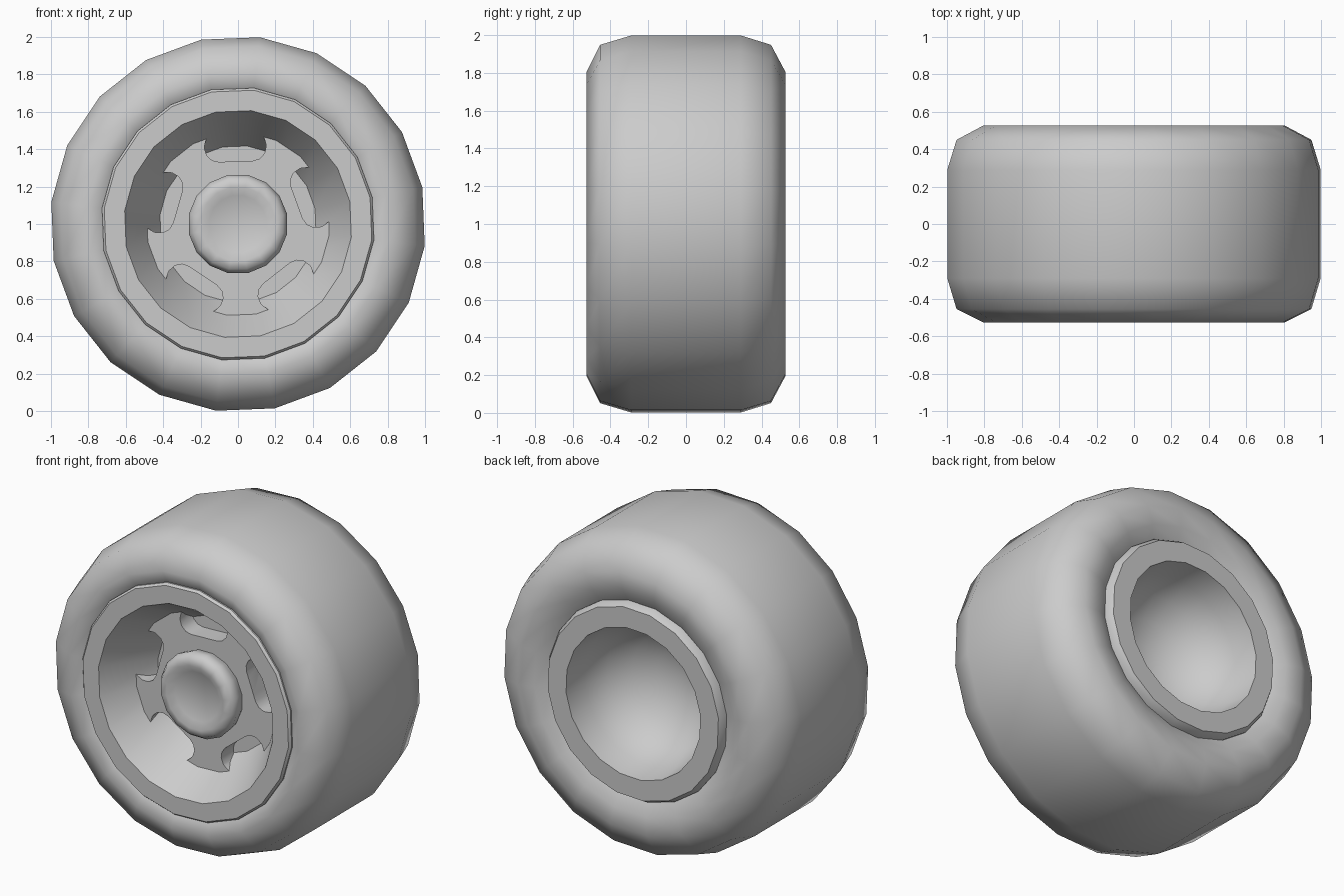
import bpy, bmesh, math
from mathutils import Matrix

if "Cube" in bpy.data.objects:
    bpy.data.objects.remove(bpy.data.objects["Cube"])

SIDES = 20
PHASE = math.radians(11.3)
CENTRE_Z = 1.0

grey = bpy.data.materials.new("plain_grey")
grey.diffuse_color = (0.6, 0.6, 0.6, 1)
grey.use_nodes = True
grey.node_tree.nodes["Principled BSDF"].inputs["Base Color"].default_value = grey.diffuse_color


def finish(name, bm):
    bmesh.ops.remove_doubles(bm, verts=bm.verts, dist=1e-5)
    bmesh.ops.recalc_face_normals(bm, faces=bm.faces)
    mesh = bpy.data.meshes.new(name)
    bm.to_mesh(mesh)
    bm.free()
    mesh.materials.append(grey)
    obj = bpy.data.objects.new(name, mesh)
    obj.location.z = CENTRE_Z
    bpy.context.collection.objects.link(obj)
    return obj


def smooth(obj, degrees):
    bpy.ops.object.select_all(action='DESELECT')
    obj.select_set(True)
    bpy.context.view_layer.objects.active = obj
    bpy.ops.object.shade_smooth_by_angle(angle=math.radians(degrees))


def lathe(name, profile, sides=SIDES):
    """Turn a (radius, y) profile around the axle."""
    bm = bmesh.new()
    rings = []
    for i in range(sides):
        a = PHASE + 2 * math.pi * i / sides
        rings.append([bm.verts.new((r * math.cos(a), y, r * math.sin(a)))
                      for r, y in profile])
    for i in range(sides):
        a, b = rings[i], rings[(i + 1) % sides]
        for j in range(len(profile) - 1):
            quad = [a[j], a[j + 1], b[j + 1], b[j]]
            if profile[j][0] == 0:
                quad = [a[j], a[j + 1], b[j + 1]]
            elif profile[j + 1][0] == 0:
                quad = [a[j], a[j + 1], b[j]]
            bm.faces.new(quad)
    return finish(name, bm)


# Tyre: rounded shoulders, sidewalls dipping in towards the rim
tyre = lathe("tyre", [(0.66, -0.44), (0.73, -0.495), (0.81, -0.527),
                      (0.955, -0.455), (1.005, -0.29), (1.005, 0.29),
                      (0.955, 0.45), (0.81, 0.527), (0.70, 0.515),
                      (0.62, 0.475), (0.56, 0.44)])
smooth(tyre, 60)

# Rim: conical front well, outer lips and a bowl at the back
rim = lathe("rim", [(0, -0.2), (0.42, -0.2), (0.61, -0.52), (0.72, -0.52),
                    (0.732, -0.505), (0.732, -0.44), (0.62, 0.40),
                    (0.62, 0.485), (0.597, 0.525), (0.47, 0.525),
                    (0.45, 0.37), (0.39, 0.23), (0.28, 0.13),
                    (0.15, 0.07), (0, 0.05)])
smooth(rim, 35)

# Wheel disc: plate seated in the conical well
disc = lathe("wheel_disc", [(0, -0.32), (0.495, -0.32), (0.44, -0.19), (0, -0.19)])

# Slot cutters: five rounded openings that run out into the well wall
bm = bmesh.new()
HALF, INNER, OUTER, CORNER = 0.165, 0.335, 0.495, 0.075
for k in range(5):
    turn = Matrix.Rotation(-math.radians(2 + 72 * k), 4, 'Y')
    outline = []
    for cx, cz, start in ((1, 1, 0), (-1, 1, 90), (-1, -1, 180), (1, -1, 270)):
        x = cx * (HALF - CORNER)
        z = OUTER - CORNER if cz > 0 else INNER + CORNER
        for s in range(4):
            a = math.radians(start + 30 * s)
            outline.append((x + CORNER * math.cos(a), z + CORNER * math.sin(a)))
    verts = [bm.verts.new(turn @ Matrix.Translation((x, -0.4, z)).translation)
             for x, z in outline]
    face = bm.faces.new(verts)
    out = bmesh.ops.extrude_face_region(bm, geom=[face])
    moved = [v for v in out["geom"] if isinstance(v, bmesh.types.BMVert)]
    bmesh.ops.translate(bm, verts=moved, vec=(0, 0.3, 0))
cutter = finish("slot_cutter", bm)
cutter.hide_render = True

cut = disc.modifiers.new("slots", 'BOOLEAN')
cut.operation = 'DIFFERENCE'
cut.solver = 'EXACT'
cut.object = cutter
bpy.context.view_layer.objects.active = disc
bpy.ops.object.modifier_apply(modifier="slots")
bpy.data.objects.remove(cutter)
smooth(disc, 35)

# Hub cap: rounded ring with a shallow dished centre
hub = lathe("hub_cap", [(0, -0.405), (0.155, -0.405), (0.20, -0.43),
                        (0.245, -0.42), (0.268, -0.385), (0.262, -0.345),
                        (0.25, -0.30)], 16)
smooth(hub, 60)
